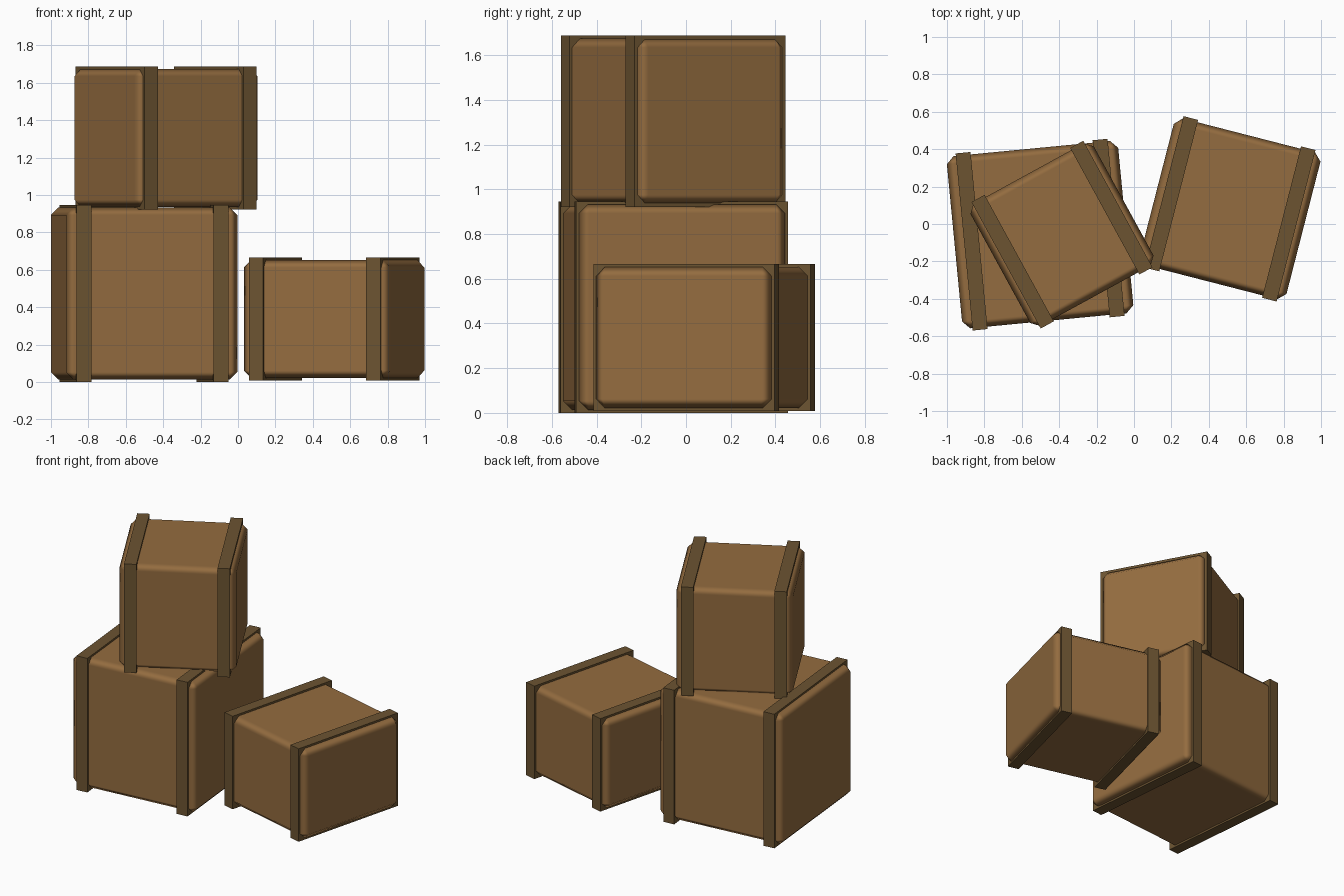
import bpy, math
from mathutils import Matrix, Vector

if "Cube" in bpy.data.objects:
    bpy.data.objects.remove(bpy.data.objects["Cube"])


def make_material(name, color):
    m = bpy.data.materials.new(name)
    m.diffuse_color = (*color, 1.0)
    m.use_nodes = True
    m.node_tree.nodes["Principled BSDF"].inputs["Base Color"].default_value = m.diffuse_color
    return m


WOOD = make_material("crate wood", (0.295, 0.150, 0.050))
STRAP = make_material("dark strap wood", (0.150, 0.088, 0.031))


def box(name, size, matrix, material, bevel=0.0):
    """Box with given full size, placed by a matrix, optionally chamfered."""
    x, y, z = (s / 2 for s in size)
    verts = [(a * x, b * y, c * z) for c in (-1, 1)
             for a, b in ((-1, -1), (1, -1), (1, 1), (-1, 1))]
    faces = [(3, 2, 1, 0), (4, 5, 6, 7)]
    faces += [(i, (i + 1) % 4, (i + 1) % 4 + 4, i + 4) for i in range(4)]
    mesh = bpy.data.meshes.new(name)
    mesh.from_pydata(verts, [], faces)
    mesh.materials.append(material)
    obj = bpy.data.objects.new(name, mesh)
    obj.matrix_world = matrix
    bpy.context.collection.objects.link(obj)
    if bevel:
        # flat panels with softly shaded chamfers
        mesh.polygons.foreach_set("use_smooth", [True] * len(faces))
        mod = obj.modifiers.new("chamfer", 'BEVEL')
        mod.width = bevel
        mod.segments = 1
        mod.harden_normals = True
    return obj


STRAP_WIDTH = 0.08
STRAP_LIP = 0.026    # how much larger the strap is than the crate body


def crate(name, center, size, angle):
    """Chamfered crate body with two straps running round it."""
    m = Matrix.Translation(Vector(center)) @ Matrix.Rotation(math.radians(angle), 4, 'Z')
    box(name + "_body", size, m, WOOD, bevel=0.04)
    for side, sign in (("left", -1), ("right", 1)):
        box(f"{name}_{side}_strap",
            (STRAP_WIDTH, size[1] + STRAP_LIP, size[2] + STRAP_LIP),
            m @ Matrix.Translation((sign * 0.4 * size[0], 0, 0)), STRAP)


# large crate on the ground, medium one on top, low one beside them
crate("large_crate", (-0.502, -0.057, 0.473), (0.92, 0.925, 0.92), 5.5)
crate("stacked_crate", (-0.385, -0.057, 1.305), (0.752, 0.745, 0.74), 28.7)
crate("low_crate", (0.514, 0.081, 0.337), (0.81, 0.81, 0.63), -14.4)
